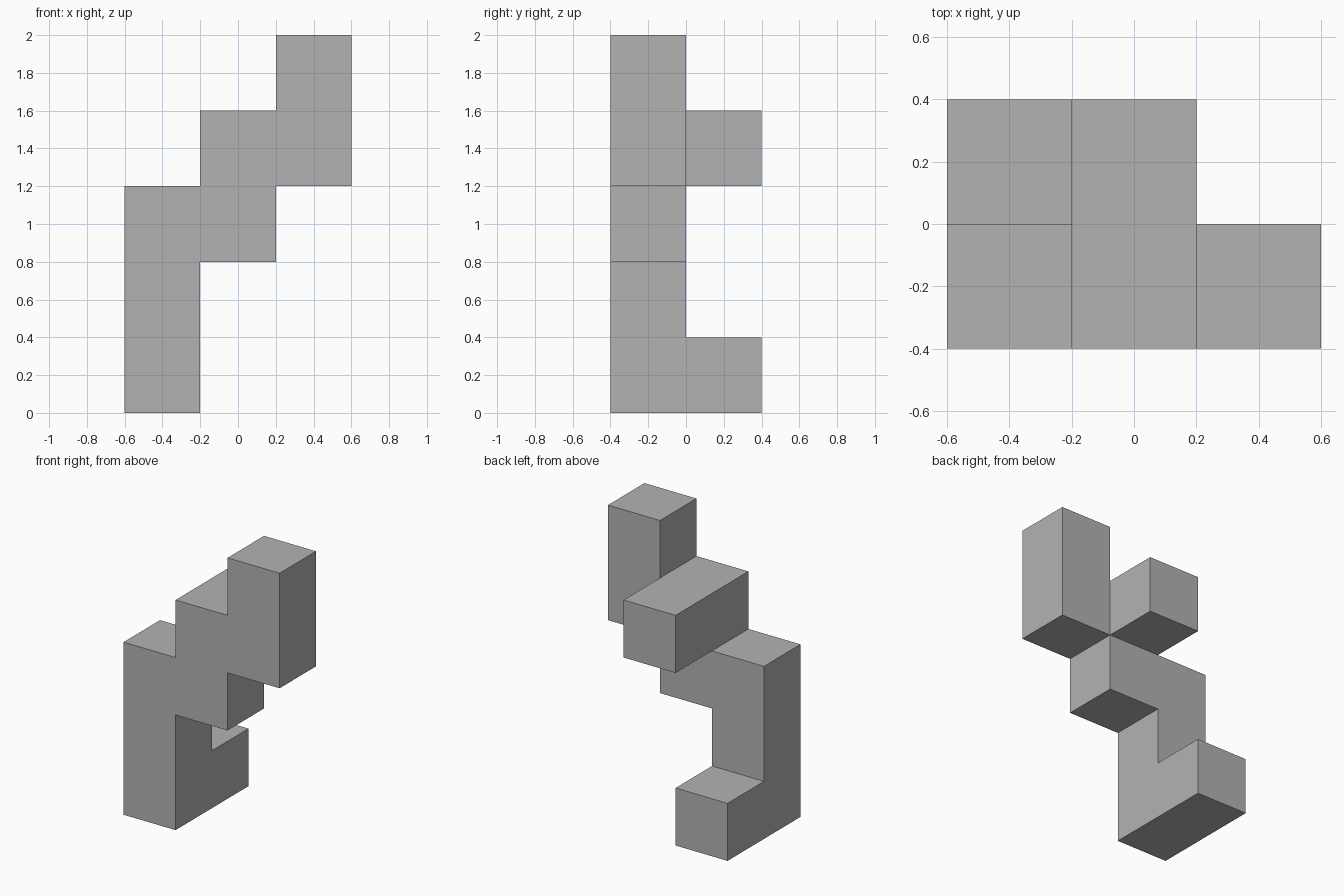
import bpy
import bmesh
from mathutils import Vector

cube = bpy.data.objects.get("Cube")
if cube:
    bpy.data.objects.remove(cube, do_unlink=True)

SIZE = 0.4
ORIGIN = Vector((-0.6, -0.4, 0))

# Occupied grid cells (column, depth, level)
post = {(0, 0, 0), (0, 0, 1), (0, 0, 2)}
steps = {(1, 0, 2), (1, 0, 3), (2, 0, 3), (2, 0, 4)}
back_arms = {(0, 1, 0), (1, 1, 3)}
cells = post | steps | back_arms


def add_side(bm, cell, axis, sign):
    """Add one square on the given side of a cell, facing outward."""
    centre = Vector(cell) + Vector((0.5, 0.5, 0.5))
    normal, u, v = Vector(), Vector(), Vector()
    normal[axis] = sign / 2
    u[(axis + 1) % 3] = 0.5
    v[(axis + 2) % 3] = sign / 2
    corners = (-u - v, u - v, u + v, v - u)
    bm.faces.new([bm.verts.new(ORIGIN + (centre + normal + c) * SIZE) for c in corners])


# Outer skin: only sides without a neighbouring cell
bm = bmesh.new()
for cell in sorted(cells):
    for axis in range(3):
        for sign in (-1, 1):
            beside = list(cell)
            beside[axis] += sign
            if tuple(beside) not in cells:
                add_side(bm, cell, axis, sign)
bmesh.ops.remove_doubles(bm, verts=bm.verts[:], dist=0.001)

# Merge coplanar squares into large flat faces
bmesh.ops.dissolve_limit(bm, angle_limit=0.01, verts=bm.verts[:], edges=bm.edges[:])
mesh = bpy.data.meshes.new("stepped_block")
bm.to_mesh(mesh)
bm.free()

# Plain grey material
grey = bpy.data.materials.new("plain_grey")
grey.use_nodes = True
colour = (0.45, 0.45, 0.45, 1)
grey.diffuse_color = colour
grey.node_tree.nodes["Principled BSDF"].inputs["Base Color"].default_value = colour
mesh.materials.append(grey)

block = bpy.data.objects.new("stepped_block", mesh)
bpy.context.collection.objects.link(block)
